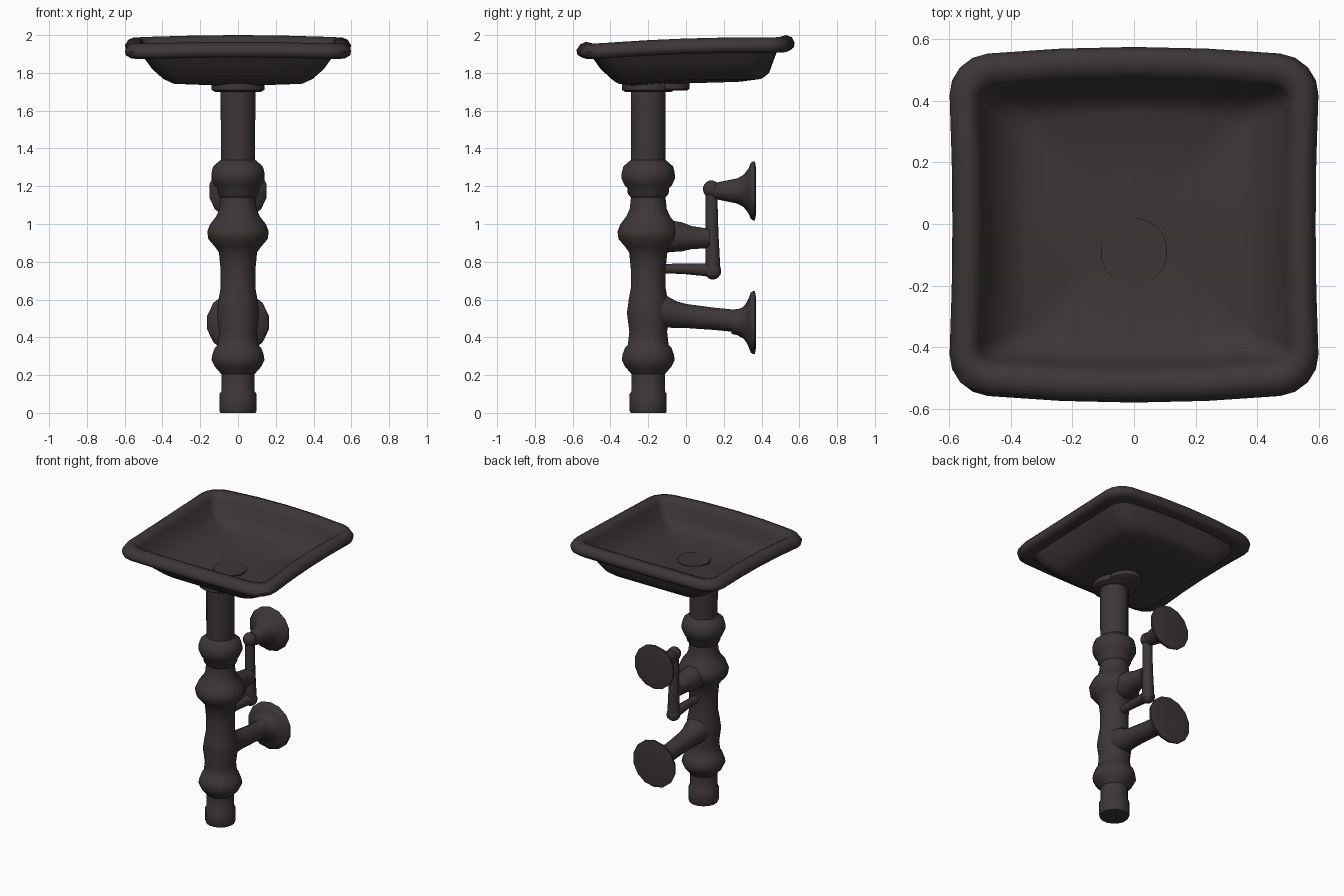
import bpy, bmesh, math
from mathutils import Vector

cube = bpy.data.objects.get("Cube")
if cube:
    bpy.data.objects.remove(cube, do_unlink=True)

iron = bpy.data.materials.new("dark brown iron")
iron.use_nodes = True
COLOR = (0.048, 0.037, 0.037, 1)
iron.diffuse_color = COLOR
bsdf = iron.node_tree.nodes["Principled BSDF"]
bsdf.inputs["Base Color"].default_value = COLOR
bsdf.inputs["Roughness"].default_value = 0.7


def loft(name, rings, angle=40):
    """Skin a stack of equal-length point rings and cap both ends."""
    bm = bmesh.new()
    loops = [[bm.verts.new(p) for p in ring] for ring in rings]
    n = len(loops[0])
    for a, b in zip(loops, loops[1:]):
        for i in range(n):
            j = (i + 1) % n
            bm.faces.new((a[i], a[j], b[j], b[i]))
    bm.faces.new(loops[0][::-1])
    bm.faces.new(loops[-1])
    bmesh.ops.recalc_face_normals(bm, faces=bm.faces)
    mesh = bpy.data.meshes.new(name)
    bm.to_mesh(mesh)
    bm.free()
    mesh.materials.append(iron)
    obj = bpy.data.objects.new(name, mesh)
    bpy.context.collection.objects.link(obj)
    bpy.ops.object.select_all(action='DESELECT')
    obj.select_set(True)
    bpy.context.view_layer.objects.active = obj
    bpy.ops.object.shade_smooth_by_angle(angle=math.radians(angle))
    return obj


def tube(name, stations, axis, sides=16, angle=40):
    """Round rings along an axis; stations are (y, z, radius)."""
    u = Vector((1, 0, 0))
    v = Vector((0, 1, 0)) if axis == 'Z' else Vector((0, 0, 1))
    turns = [2 * math.pi * (i + 0.5) / sides for i in range(sides)]
    rings = [[Vector((0, y, z)) + r * (math.cos(t) * u + math.sin(t) * v)
              for t in turns] for y, z, r in stations]
    return loft(name, rings, angle)


# Bowl: rounded square rings, tilted up towards the back
def square_ring(hx, y0, y1, radius, z):
    cy, hy = (y0 + y1) / 2, (y1 - y0) / 2
    pts = []
    for k, (sx, sy) in enumerate(((1, 1), (-1, 1), (-1, -1), (1, -1))):
        for s in range(5):
            t = math.pi / 2 * (k + s / 4)
            pts.append((sx * (hx - radius) + radius * math.cos(t),
                        sy * (hy - radius) + radius * math.sin(t)))
        nx, ny = ((-1, 1), (-1, -1), (1, -1), (1, 1))[k]
        a = pts[-1]
        b = (nx * (hx - radius) + radius * math.cos(t),
             ny * (hy - radius) + radius * math.sin(t))
        for f in (0.25, 0.5, 0.75):
            pts.append((a[0] + (b[0] - a[0]) * f, a[1] + (b[1] - a[1]) * f))
    ring = []
    for x, y in pts:
        u, w = x / hx, y / hy
        # front and back edges bow outwards, side edges pinch in
        px = x * (1 - 0.025 * (1 - w * w))
        py = cy + y * (1 - 0.06 * u * u)
        droop = 0.012 * (u * w) ** 2
        ring.append((px, py, z + 0.034 * py - droop))
    return ring


bowl = [
    (0.13, -0.32, 0.32, 0.06, 1.752), (0.35, -0.37, 0.41, 0.08, 1.762),
    (0.40, -0.40, 0.44, 0.10, 1.785), (0.46, -0.455, 0.46, 0.10, 1.84),
    (0.505, -0.50, 0.485, 0.10, 1.905), (0.575, -0.55, 0.55, 0.12, 1.900),
    (0.60, -0.575, 0.57, 0.13, 1.915), (0.605, -0.58, 0.575, 0.13, 1.94),
    (0.585, -0.56, 0.56, 0.12, 1.970), (0.555, -0.53, 0.53, 0.10, 1.982),
    (0.52, -0.49, 0.49, 0.07, 1.972), (0.505, -0.47, 0.47, 0.05, 1.94),
    (0.47, -0.45, 0.44, 0.05, 1.87), (0.40, -0.42, 0.40, 0.05, 1.81),
    (0.34, -0.37, 0.36, 0.06, 1.792), (0.12, -0.12, 0.12, 0.05, 1.780),
]
loft("basin", [square_ring(*b) for b in bowl], 50)

# Stand: turned column and the collar under the basin
CY = -0.2
column = [(0, .095), (.012, .1), (.10, .1), (.115, .09), (.205, .09),
          (.245, .125), (.28, .143), (.31, .138), (.345, .125), (.36, .11),
          (.43, .102), (.53, .115), (.60, .105), (.66, .094), (.76, .094),
          (.85, .103), (.88, .125), (.92, .16), (.96, .166), (1.0, .15),
          (1.04, .118), (1.08, .1), (1.14, .093), (1.16, .11), (1.19, .113),
          (1.205, .128), (1.24, .144), (1.27, .143), (1.305, .134),
          (1.33, .105), (1.34, .092), (1.72, .094)]
tube("column", [(CY, z, r) for z, r in column], 'Z')
tube("collar", [(CY, 1.70, .125), (CY, 1.71, .142), (CY, 1.77, .142)], 'Z')
tube("rear_collar", [(-.09, 1.708, .1), (-.09, 1.716, .11), (-.09, 1.78, .11)], 'Z')

# Lower wall arm
tube("lower_arm", [(-.2, .535, .1), (-.1, .535, .085), (-.05, .52, .072),
                   (0, .513, .065), (.15, .498, .06), (.25, .488, .06),
                   (.29, .484, .07)], 'Y')


# Wall plates: flared neck running into a flat disc
def wall_plate(name, z, radius, start):
    neck = [(.27, .066), (.305, .085), (.32, .105), (.33, .75 * radius),
            (.343, .95 * radius), (.355, radius), (.365, radius), (.37, .8 * radius)]
    tube(name, [(y, z, r) for y, r in start + neck], 'Y', 14)


wall_plate("lower_wall_plate", .478, .167, [(.24, .06)])
wall_plate("upper_wall_plate", 1.175, .156, [(.13, .038), (.18, .048), (.23, .058)])

# Upper linkage: boss, two rods and the joint balls
tube("boss", [(-.2, .935, .1), (-.08, .935, .085), (-.02, .932, .078),
              (.03, .928, .062), (.09, .925, .056), (.125, .925, .052)], 'Y')
tube("link_rod", [(.142, .73, .042), (.142, .77, .041), (.138, .95, .035),
                  (.134, 1.19, .032)], 'Z', 12)
tube("lower_rod", [(-.14, .765, .025), (0, .762, .029), (.10, .758, .035),
                   (.142, .755, .041)], 'Y', 12)


def ball(name, y, z, radius):
    arcs = [math.pi * (i + 0.5) / 8 for i in range(8)]
    tube(name, [(y, z - radius * math.cos(a), radius * math.sin(a))
                for a in arcs], 'Z', 12, 60)


ball("lower_joint", .142, .752, .046)
ball("upper_joint", .134, 1.185, .046)
